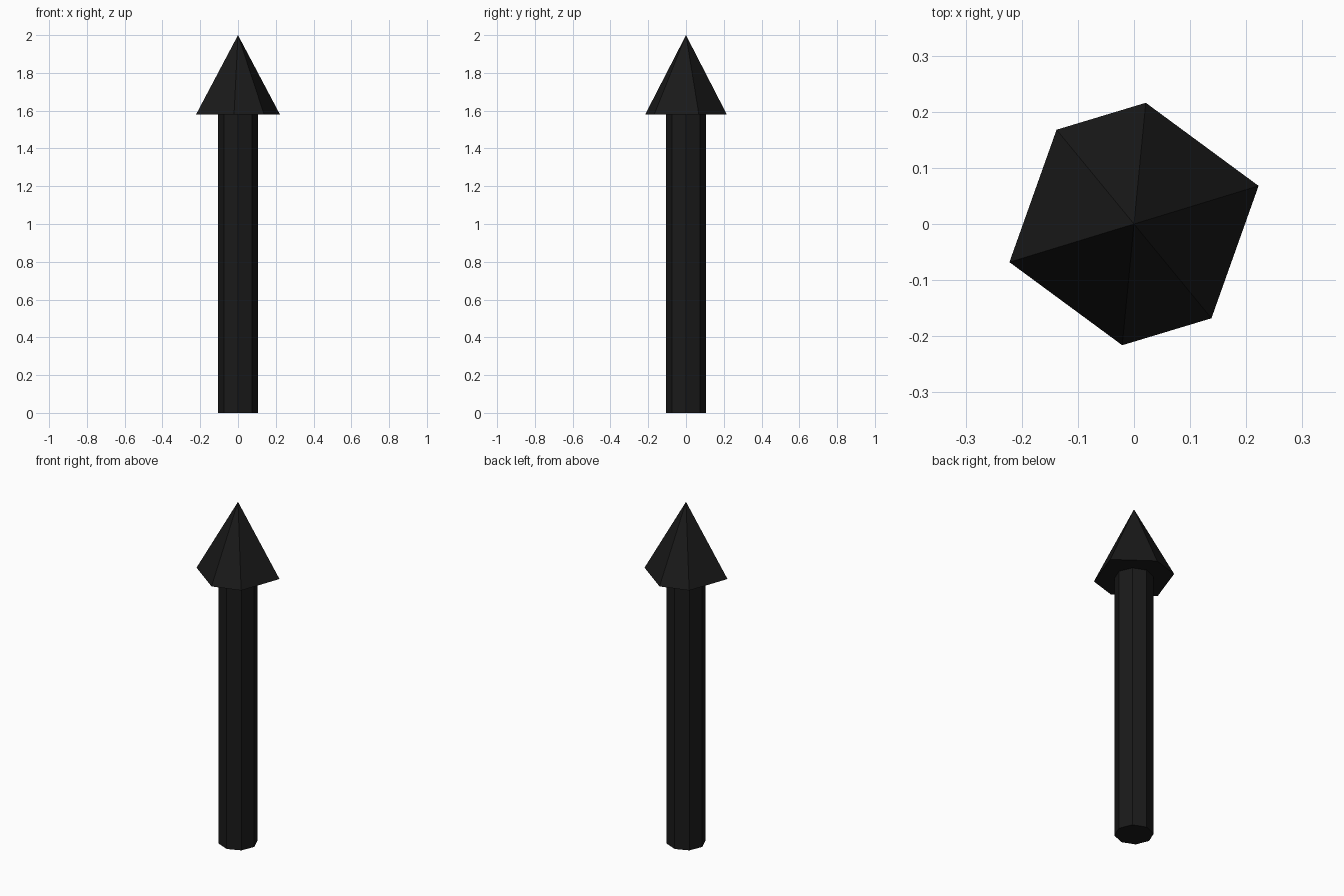
import bpy
import bmesh
import math

if "Cube" in bpy.data.objects:
    bpy.data.objects.remove(bpy.data.objects["Cube"])

black = bpy.data.materials.new("matte_black")
black.diffuse_color = (0.01, 0.01, 0.01, 1)
black.use_nodes = True
black.node_tree.nodes["Principled BSDF"].inputs["Base Color"].default_value = black.diffuse_color


def make_object(name, bm):
    bmesh.ops.recalc_face_normals(bm, faces=bm.faces)
    mesh = bpy.data.meshes.new(name)
    bm.to_mesh(mesh)
    bm.free()
    mesh.materials.append(black)
    obj = bpy.data.objects.new(name, mesh)
    bpy.context.collection.objects.link(obj)


HEAD_BASE, TIP, SHAFT_RADIUS = 1.58, 2.0, 0.105

# Eight-sided shaft, flat faces
bm = bmesh.new()
ring = [bm.verts.new((SHAFT_RADIUS * math.cos(i * math.pi / 4),
                      SHAFT_RADIUS * math.sin(i * math.pi / 4), 0)) for i in range(8)]
base = bm.faces.new(ring)
top = bmesh.ops.extrude_face_region(bm, geom=[base], use_keep_orig=True)["geom"]
bmesh.ops.translate(bm, vec=(0, 0, HEAD_BASE),
                    verts=[g for g in top if isinstance(g, bmesh.types.BMVert)])
make_object("shaft", bm)

# Irregular six-sided pointed head: half outline repeated by a half turn
half = [(0.222, 0.068), (0.021, 0.216), (-0.138, 0.168)]
outline = half + [(-x, -y) for x, y in half]
bm = bmesh.new()
rim = [bm.verts.new((x, y, HEAD_BASE)) for x, y in outline]
tip = bm.verts.new((0, 0, TIP))
bm.faces.new(rim)
for i in range(6):
    bm.faces.new((rim[i], rim[(i + 1) % 6], tip))
make_object("pointed_head", bm)
